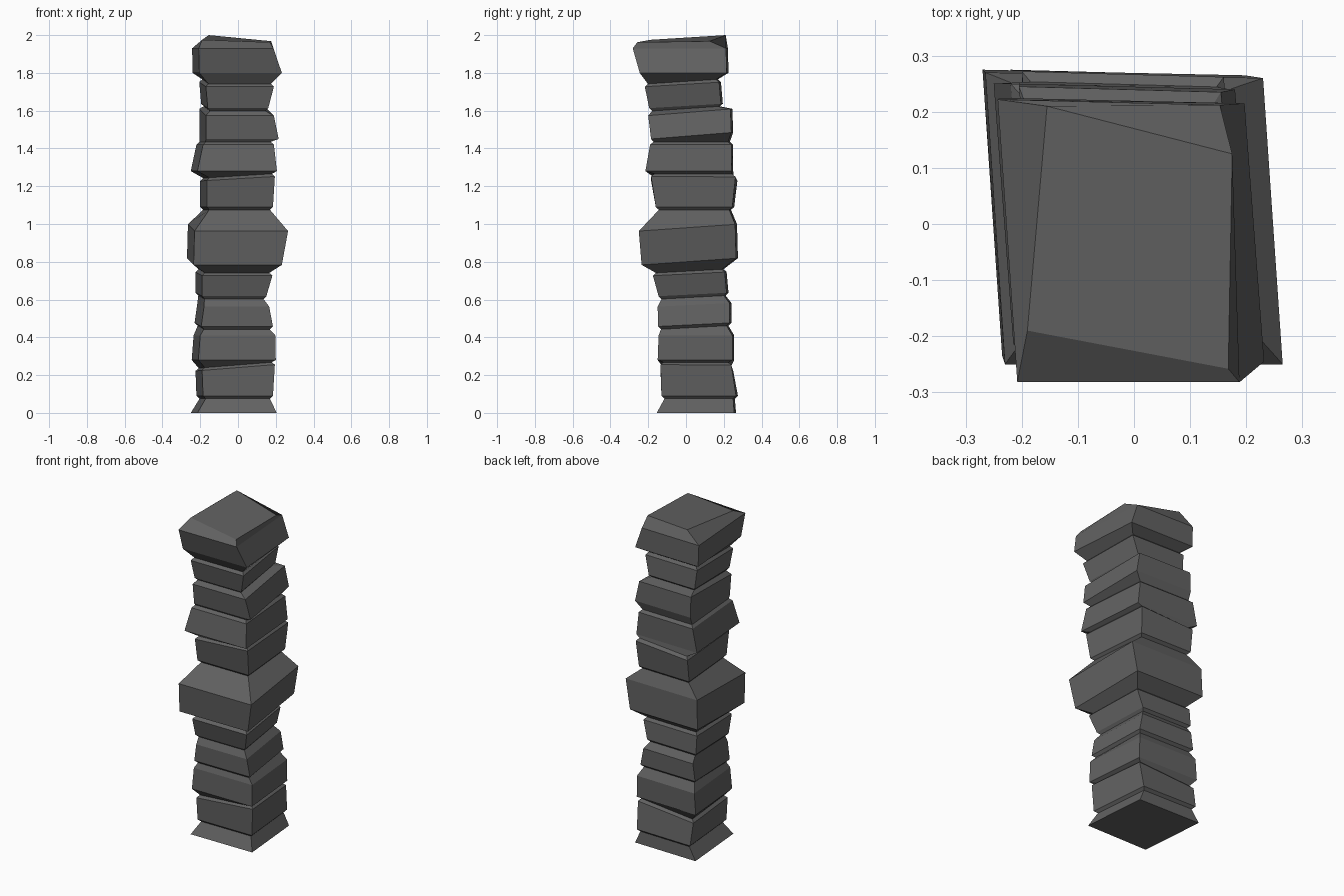
import bpy, bmesh
from mathutils import Vector

# Each stone: z low, z high, tilt x (top only), tilt y,
#   low edge xl, xr, yf, yb, high edge xl, xr, yf, yb
STONES = [
    (0.09, 0.24, 0.08, 0.00, -0.185, 0.185, -0.130, 0.275, -0.190, 0.195, -0.135, 0.250),
    (0.28, 0.41, 0.00, 0.00, -0.210, 0.200, -0.150, 0.255, -0.200, 0.198, -0.145, 0.255),
    (0.465, 0.57, 0.00, 0.05, -0.195, 0.185, -0.148, 0.240, -0.180, 0.165, -0.150, 0.240),
    (0.625, 0.735, 0.00, 0.05, -0.190, 0.150, -0.145, 0.225, -0.190, 0.182, -0.175, 0.215),
    (0.80, 0.98, 0.00, 0.07, -0.235, 0.232, -0.235, 0.275, -0.230, 0.265, -0.250, 0.270),
    (1.09, 1.24, 0.06, 0.00, -0.165, 0.185, -0.160, 0.255, -0.165, 0.195, -0.185, 0.272),
    (1.28, 1.42, 0.00, 0.00, -0.215, 0.206, -0.215, 0.250, -0.185, 0.190, -0.190, 0.250),
    (1.465, 1.59, 0.00, 0.08, -0.170, 0.215, -0.185, 0.250, -0.170, 0.190, -0.200, 0.245),
    (1.625, 1.74, 0.00, 0.06, -0.160, 0.160, -0.195, 0.195, -0.170, 0.190, -0.218, 0.185),
    (1.80, 1.93, 0.00, 0.00, -0.205, 0.232, -0.245, 0.225, -0.208, 0.188, -0.282, 0.222),
]
SKEW = 0.035  # the back corners sit further left than the front ones


def ring(z, xl, xr, yf, yb, tx=0.0, ty=0.0):
    pts = [(xl, yf), (xr, yf), (xr - SKEW, yb - 0.01), (xl - SKEW, yb)]
    return [Vector((x, y, z + tx * x + ty * y)) for x, y in pts]


def width(r):
    return (r[0] - r[2]).length


def neck(low, high):
    """Groove between two stones, tucked inside the narrower edge."""
    small, other = (low, high) if width(low) < width(high) else (high, low)
    c = sum(small, Vector()) / 4
    out = []
    for p, q in zip(small, other):
        gap = q.z - p.z
        dz = max(-0.015, min(0.015, gap / 2))
        out.append(Vector((c.x + (p.x - c.x) * 0.92, c.y + (p.y - c.y) * 0.92, p.z + dz)))
    return out


# Splayed foot, then the stones with grooves between them
foot = ring(0.0, -0.215, 0.205, -0.155, 0.265)
rings = [foot]
for i, (z0, z1, tx, ty, *e) in enumerate(STONES):
    low = ring(z0, *e[:4], 0, ty)
    high = ring(z1, *e[4:], tx, ty)
    rings += [neck(rings[-1], low), low, high]

# Uneven top face of the cap stone
rings.append([Vector(p) for p in ((-0.19, -0.19, 1.975), (0.168, -0.258, 1.962),
                                  (0.175, 0.125, 1.968), (-0.155, 0.21, 2.0))])

# Loft the rings into one column
bm = bmesh.new()
loops = [[bm.verts.new(p) for p in r] for r in rings]
for a, b in zip(loops, loops[1:]):
    for k in range(4):
        n = (k + 1) % 4
        bm.faces.new((a[k], a[n], b[n], b[k]))
bm.faces.new(loops[0][::-1])
bm.faces.new(loops[-1])
bmesh.ops.recalc_face_normals(bm, faces=bm.faces)

mesh = bpy.data.meshes.new("stone_column")
bm.to_mesh(mesh)
bm.free()
mat = bpy.data.materials.new("dark_grey_stone")
mat.diffuse_color = (0.12, 0.12, 0.12, 1)
mesh.materials.append(mat)
obj = bpy.data.objects.new("stone_column", mesh)
bpy.context.collection.objects.link(obj)
